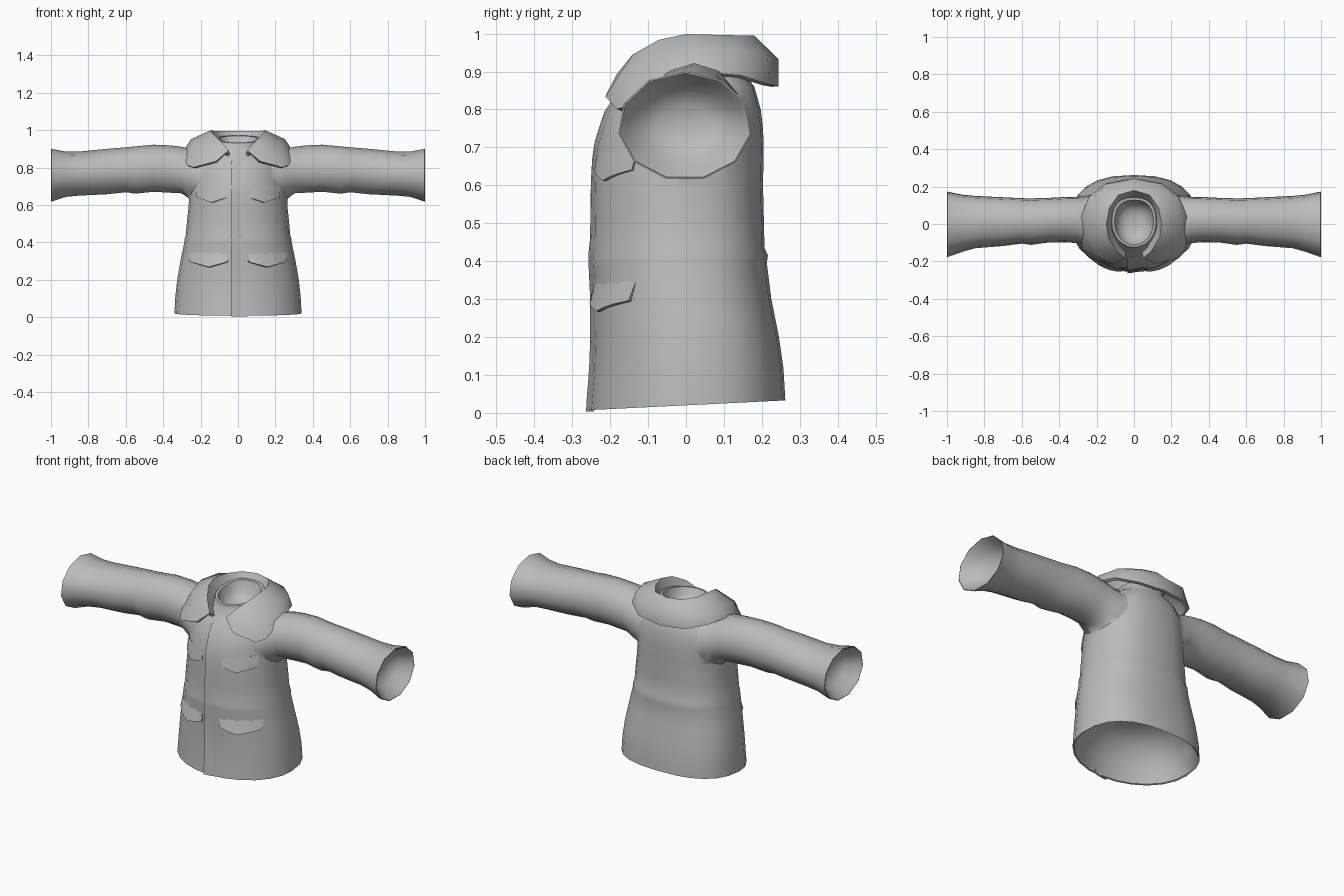
import bpy, bmesh, math

if "Cube" in bpy.data.objects:
    bpy.data.objects.remove(bpy.data.objects["Cube"])

cloth = bpy.data.materials.new("grey cloth")
cloth.diffuse_color = (0.5, 0.5, 0.5, 1)
cloth.use_nodes = True
cloth.node_tree.nodes["Principled BSDF"].inputs["Base Color"].default_value = cloth.diffuse_color


def activate(ob):
    bpy.ops.object.select_all(action='DESELECT')
    ob.select_set(True)
    bpy.context.view_layer.objects.active = ob


def make(name, rows, closed=False, caps=False, thick=0, angle=45):
    """Skin a list of equally long point rows into one smooth object."""
    bm = bmesh.new()
    v = [[bm.verts.new(p) for p in r] for r in rows]
    n = len(rows[0])
    for a, b in zip(v, v[1:]):
        for i in range(n if closed else n - 1):
            j = (i + 1) % n
            bm.faces.new((a[i], a[j], b[j], b[i]))
    if caps:
        bm.faces.new(v[0])
        bm.faces.new(v[-1])
    bmesh.ops.recalc_face_normals(bm, faces=bm.faces)
    me = bpy.data.meshes.new(name)
    bm.to_mesh(me)
    bm.free()
    me.materials.append(cloth)
    ob = bpy.data.objects.new(name, me)
    bpy.context.collection.objects.link(ob)
    activate(ob)
    if thick:
        m = ob.modifiers.new("thickness", 'SOLIDIFY')
        m.thickness, m.offset = thick, 0
        bpy.ops.object.modifier_apply(modifier=m.name)
    bpy.ops.object.shade_smooth_by_angle(angle=math.radians(angle))
    return ob


# Torso profile: height, half width, front y, back y
PROFILE = [(0.02, .34, -.258, .262), (.11, .335, -.25, .257), (.2, .325, -.247, .245),
           (.3, .308, -.247, .225), (.395, .288, -.252, .213), (.415, .286, -.253, .216),
           (.435, .28, -.248, .207), (.52, .272, -.247, .205), (.6, .265, -.246, .203),
           (.65, .261, -.244, .204), (.7, .255, -.24, .205), (.75, .248, -.225, .203),
           (.8, .24, -.208, .197), (.86, .2, -.165, .18), (.9, .135, -.13, .15)]
FRONT, BACK = 2.0, 2.5          # roundness of the front and back halves


def section(z):
    z = min(max(z, PROFILE[0][0]), PROFILE[-1][0])
    for a, b in zip(PROFILE, PROFILE[1:]):
        if z <= b[0]:
            t = (z - a[0]) / (b[0] - a[0])
            return [p + (q - p) * t for p, q in zip(a[1:], b[1:])]


def ring(z, a, yf, yb, k=1.0, tilt=0.0):
    """Rounded cross-section, optionally shrunk and tilted."""
    c, b = (yf + yb) / 2, (yb - yf) / 2
    pts = []
    for i in range(24):
        t = 2 * math.pi * i / 24
        s, w = math.sin(t), math.cos(t)
        e = 2 / (BACK if w > 0 else FRONT)
        x = a * k * math.copysign(abs(s) ** e, s)
        y = c + b * k * math.copysign(abs(w) ** e, w)
        pts.append((x, y, z + tilt * y))
    return pts


def front_y(x, z):
    a, yf, yb = section(z)
    return (yf + yb) / 2 - (yb - yf) / 2 * max(0, 1 - abs(x / a) ** FRONT) ** (1 / FRONT)


# Torso: domed hollow under the hem, outer wall, stand-up neck with a hollow
hem = PROFILE[0]
rows = [ring(z, *hem[1:], k=k, tilt=.055)
        for z, k in ((.24, .2), (.23, .45), (.19, .7), (.11, .89), (.024, .975))]
rows += [ring(*p, tilt=.055 * max(0, 1 - p[0] / .2)) for p in PROFILE]
rows += [ring(.95, .118, -.125, .142, tilt=.15), ring(.95, .104, -.112, .128, tilt=.15),
         ring(.90, .09, -.095, .11), ring(.875, .065, -.067, .08), ring(.865, .03, -.03, .045)]
torso = make("torso_and_sleeves", rows, closed=True, caps=True)

# Sleeves: x, y min, y max, z min, z max; each is merged into the torso
SLEEVE = [(.12, -.16, .165, .6, .875), (.2, -.145, .162, .605, .893), (.26, -.122, .155, .628, .908),
          (.3, -.106, .149, .655, .915), (.36, -.098, .145, .66, .918),
          (.45, -.098, .14, .665, .922), (.55, -.112, .137, .655, .913),
          (.6, -.105, .138, .663, .908), (.7, -.118, .143, .652, .9), (.85, -.13, .15, .645, .885),
          (.92, -.15, .157, .638, .885), (.998, -.178, .173, .612, .9), (1.0, -.174, .169, .616, .896),
          (.98, -.16, .155, .634, .882), (.93, -.125, .125, .668, .855), (.9, -.07, .075, .71, .81)]
for side in (1, -1):
    rows = []
    for x, y0, y1, z0, z1 in SLEEVE:
        rows.append([(side * x,
                      (y0 + y1) / 2 + (y1 - y0) / 2 * math.sin(2 * math.pi * i / 11) * 1.01,
                      (z0 + z1) / 2 + (z1 - z0) / 2 * math.cos(2 * math.pi * i / 11))
                     for i in range(11)])
    sleeve = make("sleeve", rows, closed=True, caps=True, angle=60)
    activate(torso)
    m = torso.modifiers.new("join", 'BOOLEAN')
    m.operation, m.solver, m.object = 'UNION', 'EXACT', sleeve
    bpy.ops.object.modifier_apply(modifier=m.name)
    bpy.data.objects.remove(sleeve)

# Soften the armhole seams
group = torso.vertex_groups.new(name="armholes")
group.add([v.index for v in torso.data.vertices
           if .17 < abs(v.co.x) < .31 and .56 < v.co.z], 1, 'REPLACE')
m = torso.modifiers.new("soften", 'SMOOTH')
m.factor, m.iterations, m.vertex_group = .4, 2, group.name
bpy.ops.object.modifier_apply(modifier=m.name)
bpy.ops.object.shade_smooth_by_angle(angle=math.radians(65))

# Fold-over collar: inner foot, crest, shoulder, outer edge, from back to lapel
HALF = [[(0, .135, .90), (0, .18, .986), (0, .235, .93), (0, .235, .86)],
        [(.07, .115, .90), (.085, .155, .986), (.135, .208, .938), (.145, .21, .865)],
        [(.11, .045, .90), (.135, .085, .988), (.215, .135, .948), (.235, .14, .887)],
        [(.115, -.03, .90), (.15, .0, .990), (.245, .025, .945), (.277, .035, .895)],
        [(.10, -.09, .90), (.14, -.07, .975), (.23, -.085, .922), (.277, -.06, .85)],
        [(.078, -.13, .89), (.10, -.138, .937), (.18, -.172, .882), (.268, -.13, .81)],
        [(.05, -.155, .865), (.055, -.18, .885), (.115, -.205, .83), (.235, -.175, .798)]]
rows = [[(-x, y, z) for x, y, z in r] for r in HALF[:0:-1]] + HALF
make("collar", rows, thick=.018, angle=70)


def patch(name, x0, x1, cols, top, bottom, lift, thick, steps):
    """Plate that follows the front of the torso between two edges."""
    rows = []
    for i in range(cols + 1):
        u = i / cols
        x = x0 + (x1 - x0) * u
        col = []
        for j in range(steps + 1):
            t = j / steps
            z = top(u) + (bottom(u) - top(u)) * t
            col.append((x, front_y(x, z) - lift(u, t), z))
        rows.append(col)
    return make(name, rows, thick=thick, angle=50)


# Front placket, lifted along its free edge
patch("front_placket", -.035, .05, 3, lambda u: .855 - .02 * (1 - u), lambda u: .004,
      lambda u, t: .004 - .014 * u, .006, 20)

# Pocket flaps with pointed lower edge
for side, label in ((1, "left"), (-1, "right")):
    for name, xa, xb, zt, drop, out in (("lower", .055, .255, .345, .05, .024),
                                        ("upper", .06, .22, .70, .06, .012)):
        patch(f"{label}_{name}_pocket_flap", side * xa, side * xb, 6, lambda u: zt,
              lambda u: zt - drop - .028 * (1 - abs(2 * u - 1)),
              lambda u, t: out * t * (1 - .5 * abs(2 * u - 1) ** 3) - .008, .01, 4)
